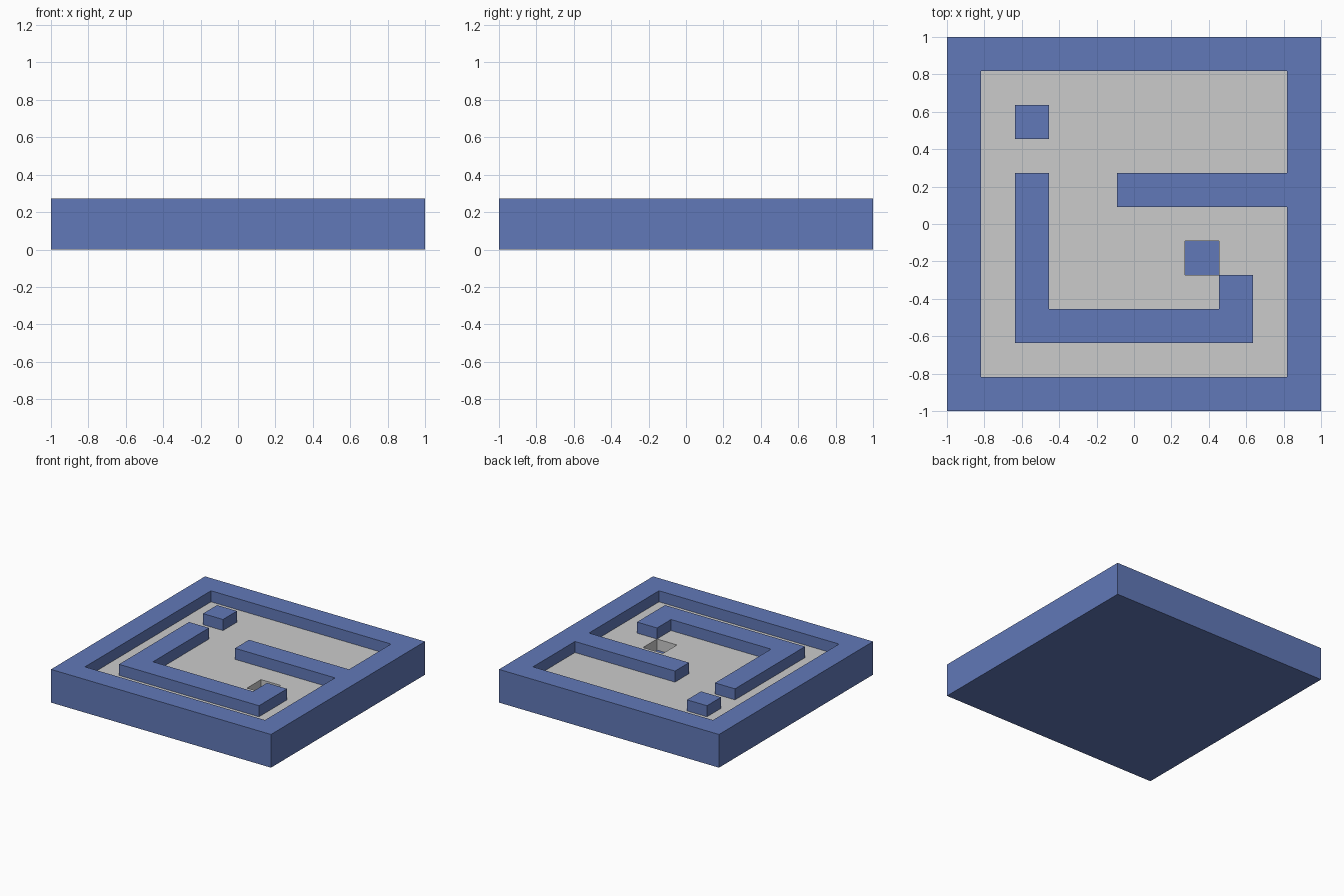
import bpy, bmesh

if "Cube" in bpy.data.objects:
    bpy.data.objects.remove(bpy.data.objects["Cube"])

# Plan of the board: # wall, . floor tile, o sunken pit (first row is the back)
PLAN = [
    "###########",
    "#.........#",
    "#.#.......#",
    "#.........#",
    "#.#..######",
    "#.#.......#",
    "#.#....o..#",
    "#.#.....#.#",
    "#.#######.#",
    "#.........#",
    "###########",
]
N = len(PLAN)
C = 2 / N                                    # cell size
Z_BASE, Z_FLOOR, Z_WALL = C * 0.5, C, C * 1.5


def cell_faces(bm, kinds, z):
    """Welded grid faces for every cell of the given kinds."""
    verts, faces = {}, {}

    def vert(i, j):
        if (i, j) not in verts:
            verts[i, j] = bm.verts.new((-1 + i * C, 1 - j * C, z))
        return verts[i, j]

    for j, row in enumerate(PLAN):
        for i, kind in enumerate(row):
            if kind in kinds:
                faces[i, j] = bm.faces.new([vert(i, j + 1), vert(i + 1, j + 1),
                                            vert(i + 1, j), vert(i, j)])
    return faces


def raise_faces(bm, faces, height):
    """Extrude a region straight up or down, leaving no inner faces."""
    out = bmesh.ops.extrude_face_region(bm, geom=faces)["geom"]
    verts = [g for g in out if isinstance(g, bmesh.types.BMVert)]
    bmesh.ops.translate(bm, verts=verts, vec=(0, 0, height))
    old = [f for f in faces if f.is_valid]
    if old:
        bmesh.ops.delete(bm, geom=old, context='FACES')


def finish(bm, name, material=None):
    bmesh.ops.dissolve_limit(bm, angle_limit=0.01, verts=bm.verts[:], edges=bm.edges[:])
    bmesh.ops.recalc_face_normals(bm, faces=bm.faces[:])
    mesh = bpy.data.meshes.new(name)
    bm.to_mesh(mesh)
    bm.free()
    if material:
        mesh.materials.append(material)
    obj = bpy.data.objects.new(name, mesh)
    bpy.context.collection.objects.link(obj)
    return obj


blue = bpy.data.materials.new("blue")
blue.diffuse_color = (0.12, 0.19, 0.48, 1)
blue.use_nodes = True
blue.node_tree.nodes["Principled BSDF"].inputs["Base Color"].default_value = blue.diffuse_color

# Base tray with the rim and inner walls raised from it
bm = bmesh.new()
cells = cell_faces(bm, "#.o", Z_BASE)
raise_faces(bm, [f for (i, j), f in cells.items() if PLAN[j][i] == "#"], Z_WALL - Z_BASE)
rim = [e for e in bm.edges if e.is_boundary]
skirt = bmesh.ops.extrude_edge_only(bm, edges=rim)["geom"]
for g in skirt:
    if isinstance(g, bmesh.types.BMVert):
        g.co.z = 0
bottom = [e for e in bm.edges if e.is_boundary]
bmesh.ops.contextual_create(bm, geom=bottom)
finish(bm, "maze_walls", blue)

# Grey floor layer with the pit left open
bm = bmesh.new()
cells = cell_faces(bm, ".", Z_BASE)
raise_faces(bm, list(cells.values()), Z_FLOOR - Z_BASE)
finish(bm, "floor")
